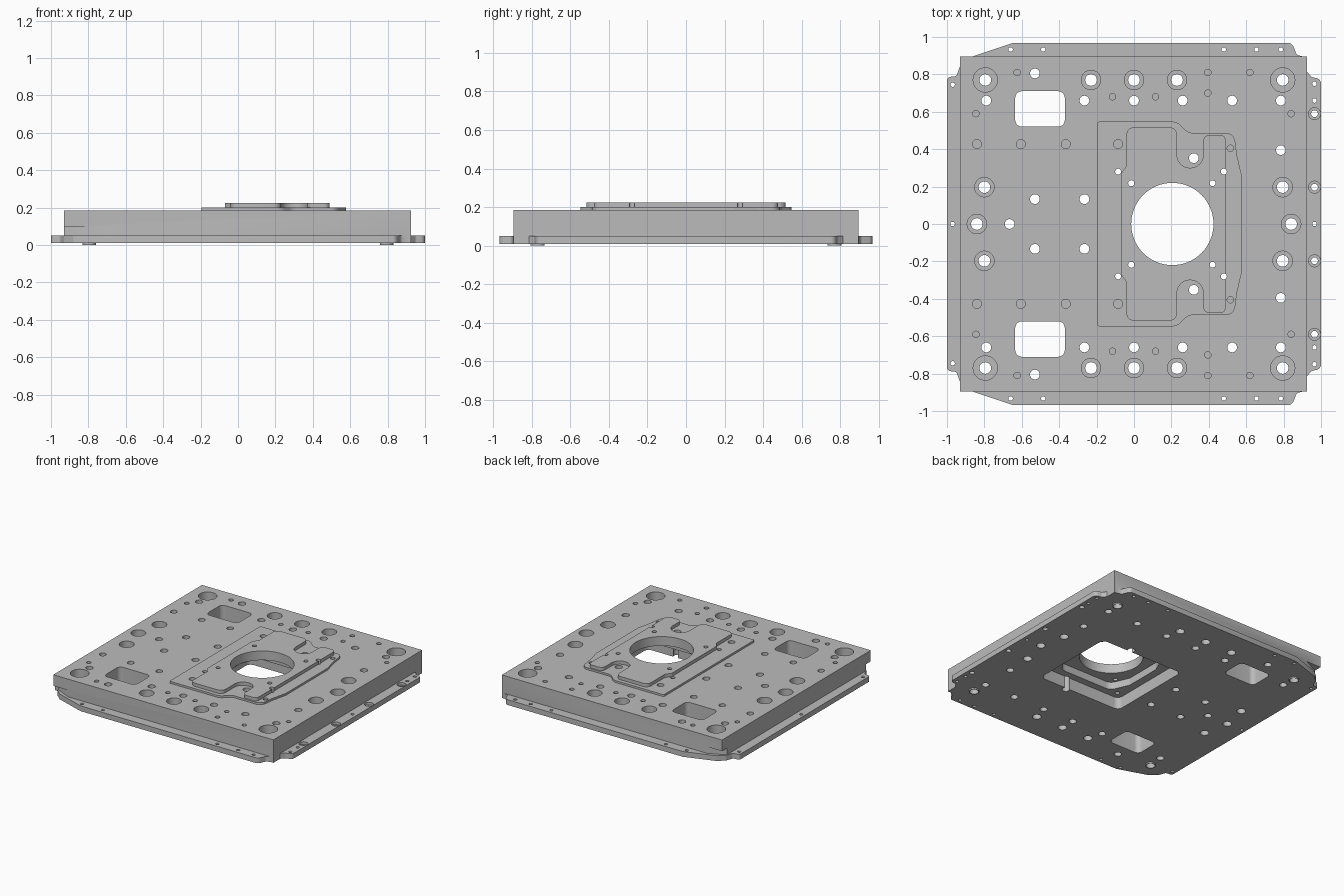
import bpy, bmesh, math
from mathutils import Vector

cube = bpy.data.objects.get("Cube")
if cube:
    bpy.data.objects.remove(cube)

metal = bpy.data.materials.new("machined grey")
metal.use_nodes = True
GREY = (0.5, 0.5, 0.5, 1)
metal.diffuse_color = GREY
metal.node_tree.nodes["Principled BSDF"].inputs["Base Color"].default_value = GREY

TOP, LOW, STEPS = 0.3, -0.05, 32


def make_object(name, bm):
    bmesh.ops.recalc_face_normals(bm, faces=bm.faces)
    mesh = bpy.data.meshes.new(name)
    bm.to_mesh(mesh)
    bm.free()
    mesh.materials.append(metal)
    obj = bpy.data.objects.new(name, mesh)
    bpy.context.collection.objects.link(obj)
    return obj


def loft(bm, rings):
    """Close a stack of equal point rings into a solid."""
    loops = [[bm.verts.new(p) for p in ring] for ring in rings]
    n = len(loops[0])
    for a, b in zip(loops, loops[1:]):
        for i in range(n):
            j = (i + 1) % n
            bm.faces.new((a[i], a[j], b[j], b[i]))
    bm.faces.new(loops[0][::-1])
    bm.faces.new(loops[-1])


def turned(bm, x, y, profile):
    """Turned solid from (radius, height) pairs."""
    angles = [math.tau * i / STEPS for i in range(STEPS)]
    loft(bm, [[(x + r * math.cos(a), y + r * math.sin(a), z) for a in angles]
              for r, z in profile])


def rounded(points, steps=6):
    """Fillet each (x, y, radius) corner of an outline."""
    out = []
    for i, (x, y, r) in enumerate(points):
        p = Vector((x, y))
        a = Vector(points[i - 1][:2]) - p
        b = Vector(points[(i + 1) % len(points)][:2]) - p
        if r == 0:
            out.append(p)
            continue
        d = min(r / math.tan(a.angle(b) / 2), a.length * .49, b.length * .49)
        s, e = p + a.normalized() * d, p + b.normalized() * d
        r = d * math.tan(a.angle(b) / 2)
        c = p + (a.normalized() + b.normalized()).normalized() * math.hypot(d, r)
        u, v = s - c, e - c
        ang = u.angle(v)
        for k in range(steps + 1):
            t = k / steps
            out.append(c + (u * math.sin((1 - t) * ang) + v * math.sin(t * ang)) / math.sin(ang))
    return out


def prism(bm, points, z0, z1):
    outline = rounded(points)
    loft(bm, [[(p.x, p.y, z) for p in outline] for z in (z0, z1)])


def symmetric(half):
    """Complete an outline by mirroring it front to back."""
    return half + [(x, -y, r) for x, y, r in reversed(half)]


def box(x0, x1, y0, y1, r=0):
    return [(x0, y0, r), (x1, y0, r), (x1, y1, r), (x0, y1, r)]


def combine(obj, tool, operation="DIFFERENCE", keep=False):
    mod = obj.modifiers.new("combine", "BOOLEAN")
    mod.operation, mod.object, mod.solver = operation, tool, "EXACT"
    bpy.context.view_layer.objects.active = obj
    bpy.ops.object.modifier_apply(modifier=mod.name)
    if not keep:
        bpy.data.objects.remove(tool)


def solid(name, points, z0, z1):
    bm = bmesh.new()
    prism(bm, points, z0, z1)
    return make_object(name, bm)


# Slab with undercut left corners
body = solid("base_slab", box(-.93, .925, -.895, .895), .01, .185)
bm = bmesh.new()
for s in (-1, 1):
    prism(bm, [(-.8, .897 * s, 0), (-.935, .835 * s, 0), (-1, .835 * s, 0),
               (-1, s, 0), (-.8, s, 0)], LOW, .1)
combine(body, make_object("corner_cutter", bm))

# Thin flange around the foot of the slab
flange = symmetric([(-1, .785, .02), (-.95, .79, .02), (-.93, .845, .01), (-.88, .89, .02),
                    (-.65, .967, 0), (.845, .967, .03), (.87, .905, .02), (.91, .893, 0),
                    (.92, .82, .02), (.95, .785, .02), (1, .775, .03)])
combine(body, solid("flange", flange, .01, .05), "UNION")

# Short bushings the slab stands on
bm = bmesh.new()
for x in (-.795, .795):
    for y in (-.77, .77):
        turned(bm, x, y, [(.036, 0), (.036, .03)])
combine(body, make_object("feet", bm), "UNION")

# Underside pocket in two levels
combine(body, solid("pocket_cutter", box(-.14, .56, -.335, .335, .04), LOW, .1))
inner = symmetric([(-.08, .14, .04), (-.02, .28, .06), (.42, .28, .06), (.5, .14, .04)])
combine(body, solid("inner_pocket_cutter", inner, .06, .155))

# Hole patterns, mirrored front to back: (positions, cutter profile)
def through(r):
    return [(r, LOW), (r, TOP)]


def blind(r):
    return [(r, .09), (r, TOP)]


def counterbore(r, wide, floor):
    return [(r, LOW), (r, floor), (wide, floor), (wide, TOP)]


patterns = [
    ([(-.795, .77), (.795, .77)], counterbore(.031, .065, .1)),
    ([(-.8, .197), (.795, .197), (-.84, 0), (.84, 0), (-.23, .77), (0, .77), (.23, .77)],
     counterbore(.031, .052, .1)),
    ([(-.79, .66), (-.53, .805), (-.265, .66), (0, .66), (.26, .66), (.525, .66),
      (.785, .66), (.785, .395), (-.53, .133), (-.265, .133), (-.665, 0), (.32, .352)],
     through(.026)),
    ([(-.84, .427), (-.605, .427), (-.365, .427), (-.085, .427)], blind(.024)),
    ([(-.845, .59), (-.625, .81), (-.115, .68), (.115, .68), (.395, .7), (.395, .81),
      (.62, .81), (.84, .59), (.515, .405)], blind(.017)),
    ([(-.015, .218), (.42, .218), (.48, .28), (-.085, .28)], through(.016)),
    ([(-.66, .933), (-.485, .933), (.48, .933), (.655, .933), (.785, .933),
      (-.97, .745), (-.97, 0), (.965, .75), (.965, .66), (.965, 0)], through(.012)),
    ([(.965, .59), (.965, .197)], counterbore(.018, .032, .03)),
]
bm = bmesh.new()
for places, profile in patterns:
    for x, y in places:
        for side in ((1, -1) if y else (1,)):
            turned(bm, x, y * side, profile)
for s in (-1, 1):
    prism(bm, box(-.635, -.37, s * .615 - .095, s * .615 + .095, .035), LOW, TOP)
STEPS = 64
turned(bm, .205, 0, through(.22))
holes = make_object("hole_cutter", bm)
holes.hide_render = True

# Stepped mounting plates on top
lower = symmetric([(-.195, .547, .01), (.23, .547, .06), (.29, .487, .06), (.535, .487, .05),
                   (.55, .37, .05), (.578, .25, .03)])
upper = symmetric([(-.07, .27, .01), (-.04, .31, .02), (-.04, .517, .04), (.23, .517, .04),
                   (.23, .3, .068), (.37, .3, .068), (.37, .477, .035), (.49, .477, .03)])
lower_plate = solid("lower_mounting_plate", lower, .18, .2)
upper_plate = solid("upper_mounting_plate", upper, .195, .225)

for part in (body, lower_plate, upper_plate):
    combine(part, holes, keep=True)
    bpy.ops.object.select_all(action="DESELECT")
    part.select_set(True)
    bpy.context.view_layer.objects.active = part
    bpy.ops.object.shade_smooth_by_angle(angle=math.radians(30))
bpy.data.objects.remove(holes)
